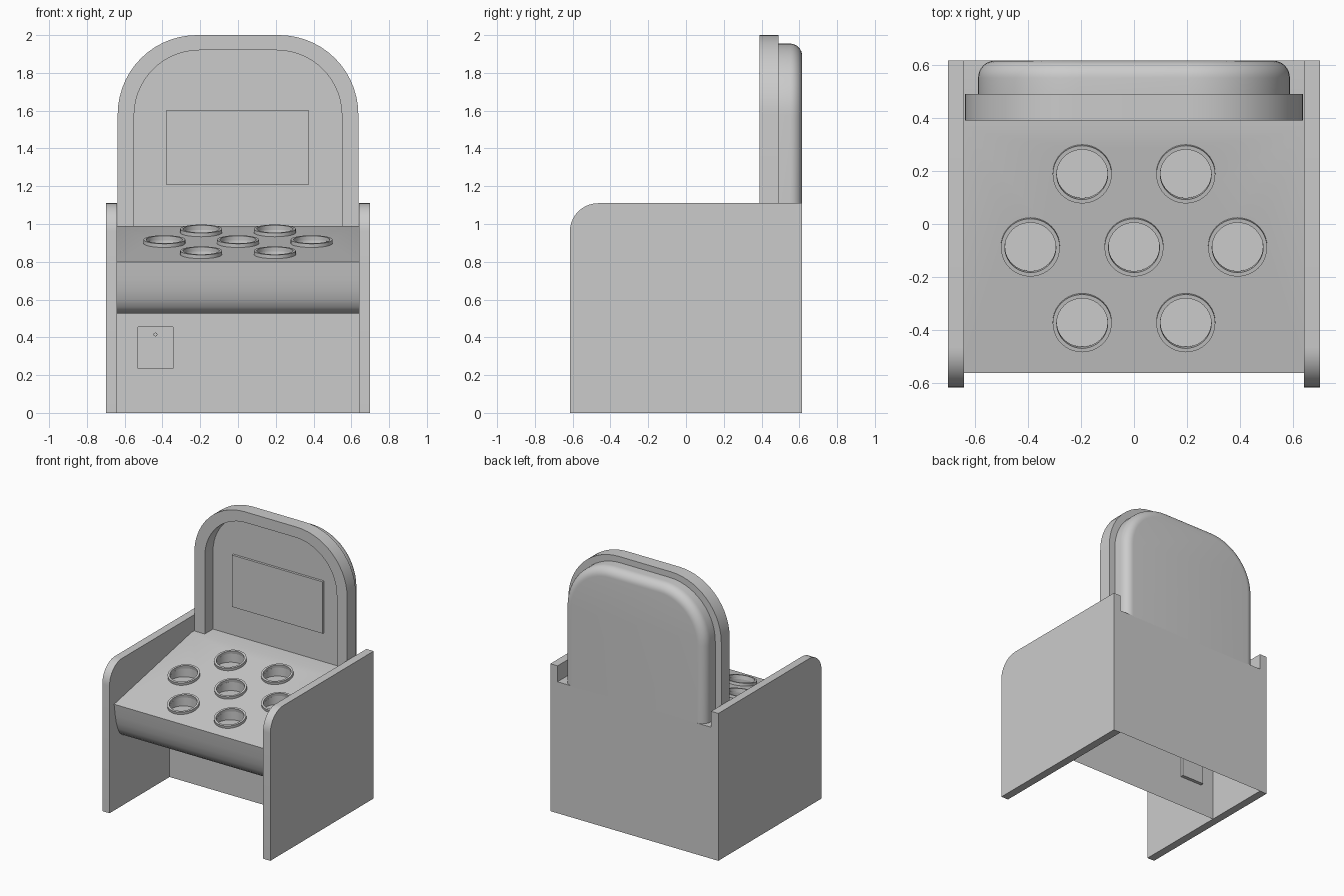
import bpy, bmesh, math
from mathutils import Matrix, Vector

if "Cube" in bpy.data.objects:
    bpy.data.objects.remove(bpy.data.objects["Cube"])

SLOPE = math.atan2(0.19, 0.92)
DECK_Z = lambda y: 0.80 + (y + 0.56) * math.tan(SLOPE)
HOLES = [(0, -0.085), (-0.39, -0.085), (0.39, -0.085),
         (-0.195, 0.19), (0.195, 0.19), (-0.195, -0.37), (0.195, -0.37)]


def finish(name, bm, smooth=True):
    bmesh.ops.recalc_face_normals(bm, faces=bm.faces)
    mesh = bpy.data.meshes.new(name)
    bm.to_mesh(mesh)
    bm.free()
    ob = bpy.data.objects.new(name, mesh)
    bpy.context.collection.objects.link(ob)
    if smooth:
        smooth_object(ob)
    return ob


def smooth_object(ob):
    bpy.ops.object.select_all(action='DESELECT')
    ob.select_set(True)
    bpy.context.view_layer.objects.active = ob
    bpy.ops.object.shade_smooth_by_angle(angle=math.radians(30))


def loft(name, rings, caps=True, close=False, smooth=True):
    """Skin a list of equal-length closed rings of 3D points."""
    bm = bmesh.new()
    vs = [[bm.verts.new(p) for p in r] for r in rings]
    n = len(rings[0])
    pairs = list(zip(vs, vs[1:])) + ([(vs[-1], vs[0])] if close else [])
    for a, b in pairs:
        for i in range(n):
            j = (i + 1) % n
            bm.faces.new((a[i], a[j], b[j], b[i]))
    if caps:
        bm.faces.new(vs[0])
        bm.faces.new(vs[-1])
    return finish(name, bm, smooth)


def arc(cx, cy, r, a0, a1, n=14):
    return [(cx + r * math.cos(math.radians(a0 + (a1 - a0) * i / n)),
             cy + r * math.sin(math.radians(a0 + (a1 - a0) * i / n))) for i in range(n + 1)]


def arch(hw, top, r, y, z0=0.985):
    """Round-topped outline in the xz plane."""
    pts = [(hw, z0)] + arc(hw - r, top - r, r, 0, 90) + arc(r - hw, top - r, r, 90, 180) + [(-hw, z0)]
    return [(x, y, z) for x, z in pts]


def extrude_x(name, prof, x0, x1, smooth=True):
    return loft(name, [[(x, y, z) for y, z in prof] for x in (x0, x1)], smooth=smooth)


def box(name, x0, x1, y0, y1, z0, z1):
    return extrude_x(name, [(y0, z0), (y1, z0), (y1, z1), (y0, z1)], x0, x1, False)


# side panels with rounded front top corner
side = [(-0.615, 0), (0.615, 0), (0.615, 1.11)] + arc(-0.465, 0.96, 0.15, 90, 180, 10)
for s, label in ((-1, "left"), (1, "right")):
    extrude_x(label + "_side_panel", side, s * 0.64, s * 0.70)

# cabinet body: sloped deck, rolled front, recessed lower front
body_profile = [(0.615, 0), (0.615, 0.99), (0.36, 0.99), (-0.56, 0.80), (-0.547, 0.71),
                (-0.534, 0.65), (-0.517, 0.60), (-0.495, 0.56), (-0.465, 0.535),
                (-0.42, 0.525), (0.10, 0.525), (0.10, 0)]
cabinet = extrude_x("cabinet_body", body_profile, -0.64, 0.64, False)

# cutters: game holes and coin door recess
bm = bmesh.new()
for x, y in HOLES:
    z = DECK_Z(y) - 0.05
    bmesh.ops.create_cone(bm, cap_ends=True, segments=40, radius1=0.095, radius2=0.095,
                          depth=0.3, matrix=Matrix.Translation((x, y, z + 0.15)))
cutters = [finish("hole_cutter", bm, False),
           box("door_cutter", -0.53, -0.345, 0.0, 0.125, 0.235, 0.455)]
bpy.context.view_layer.objects.active = cabinet
for c in cutters:
    c.hide_render = True
    m = cabinet.modifiers.new("cut", 'BOOLEAN')
    m.operation, m.solver, m.object = 'DIFFERENCE', 'EXACT', c
    bpy.ops.object.modifier_apply(modifier=m.name)
for c in cutters:
    bpy.data.objects.remove(c)

# open underside of the cabinet
bm = bmesh.new()
bm.from_mesh(cabinet.data)
bmesh.ops.delete(bm, geom=[f for f in bm.faces if all(v.co.z < 0.001 for v in f.verts)],
                 context='FACES_ONLY')
bm.to_mesh(cabinet.data)
bm.free()
smooth_object(cabinet)

# raised rims around the holes
for i, (x, y) in enumerate(HOLES):
    place = Matrix.Translation((x, y, DECK_Z(y))) @ Matrix.Rotation(SLOPE, 4, 'X')
    rings = [[place @ Vector((px, py, h)) for px, py in arc(0, 0, r, 0, 351, 39)]
             for r, h in ((0.111, -0.01), (0.111, 0.02), (0.096, 0.02), (0.096, -0.01))]
    loft("hole_rim_%d" % (i + 1), rings, caps=False, close=True)

# arched frame
loft("arched_frame", [arch(0.637, 2.0, 0.42, 0.39), arch(0.637, 2.0, 0.42, 0.49),
                      arch(0.55, 1.92, 0.345, 0.49), arch(0.55, 1.92, 0.345, 0.39)],
     caps=False, close=True)

# padded backboard with rounded rear edge
rings = [arch(0.587, 1.955, 0.38, 0.488)]
for k in range(9):
    a = math.radians(90 * k / 8)
    inset = 0.065 * (1 - math.cos(a))
    rings.append(arch(0.587 - inset, 1.955 - inset, 0.38 - inset, 0.55 + 0.065 * math.sin(a)))
loft("backboard", rings)

# display panel and door knob
box("display_panel", -0.38, 0.377, 0.47, 0.495, 1.21, 1.60)
bm = bmesh.new()
bmesh.ops.create_cone(bm, cap_ends=True, segments=16, radius1=0.01, radius2=0.01, depth=0.02,
                      matrix=Matrix.Translation((-0.437, 0.118, 0.415)) @ Matrix.Rotation(math.pi / 2, 4, 'X'))
finish("door_lock", bm)
